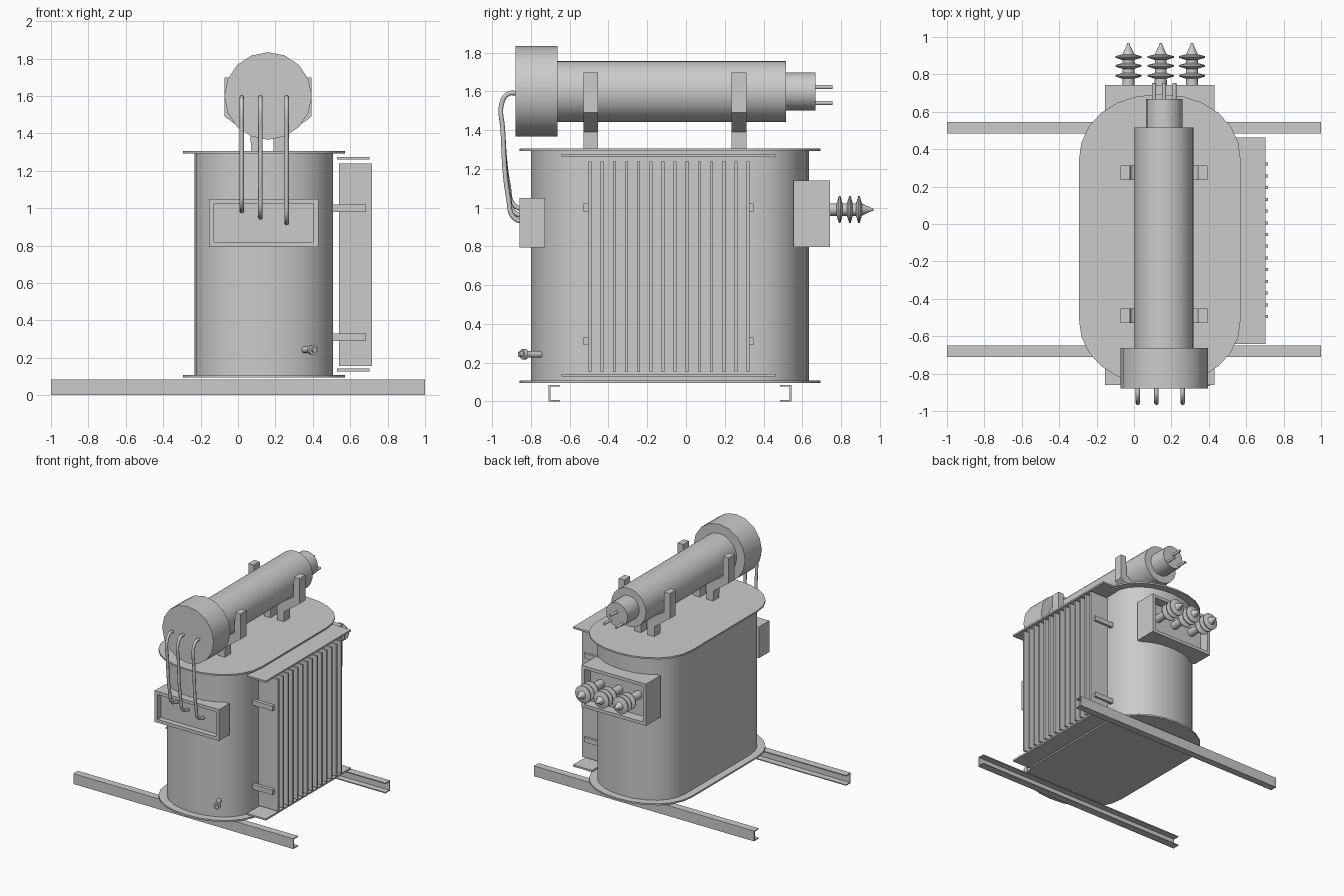
import bpy, bmesh
from math import pi, cos, sin, radians, copysign
from mathutils import Vector

if "Cube" in bpy.data.objects:
    bpy.data.objects.remove(bpy.data.objects["Cube"])


def finish(name, bm, smooth=False):
    bmesh.ops.recalc_face_normals(bm, faces=bm.faces)
    me = bpy.data.meshes.new(name)
    bm.to_mesh(me)
    bm.free()
    ob = bpy.data.objects.new(name, me)
    bpy.context.collection.objects.link(ob)
    if smooth:
        bpy.ops.object.select_all(action='DESELECT')
        ob.select_set(True)
        bpy.context.view_layer.objects.active = ob
        bpy.ops.object.shade_smooth_by_angle(angle=radians(38))
    return ob


def box(name, x0, x1, y0, y1, z0, z1):
    bm = bmesh.new()
    bmesh.ops.create_cube(bm, size=1)
    for v in bm.verts:
        v.co = Vector(((x0 + x1) / 2 + v.co.x * (x1 - x0),
                       (y0 + y1) / 2 + v.co.y * (y1 - y0),
                       (z0 + z1) / 2 + v.co.z * (z1 - z0)))
    return finish(name, bm)


def prism(name, pts, sweep, smooth=False):
    """Extrude a closed 3D outline along a vector."""
    bm = bmesh.new()
    f = bm.faces.new([bm.verts.new(p) for p in pts])
    ext = bmesh.ops.extrude_face_region(bm, geom=[f], use_keep_orig=True)
    bmesh.ops.translate(bm, vec=sweep, verts=[v for v in ext['geom'] if isinstance(v, bmesh.types.BMVert)])
    return finish(name, bm, smooth)


def lathe(name, origin, axis, profile, sides=16):
    """Capped turned solid; profile is (distance along axis, radius)."""
    q = Vector(axis).to_track_quat('Z', 'Y')
    bm = bmesh.new()
    rings = [[bm.verts.new(Vector(origin) + q @ Vector((r * cos(2 * pi * i / sides), r * sin(2 * pi * i / sides), d)))
              for i in range(sides)] for d, r in profile]
    for a, b in zip(rings, rings[1:]):
        for i in range(sides):
            j = (i + 1) % sides
            bm.faces.new((a[i], a[j], b[j], b[i]))
    bm.faces.new(rings[0])
    bm.faces.new(rings[-1])
    return finish(name, bm, True)


def outline(hw, depth, z, n=12):
    """Oblong tank plan: straight sides with rounded ends."""
    pts = []
    for s in (1, -1):
        for i in range(n + 1):
            a = pi * i / n
            c, d = cos(a), sin(a)
            x = hw * copysign(abs(c) ** 0.94, c)
            y = 0.42 + depth * abs(d) ** 0.94
            pts.append((0.138 + s * x, -0.083 + s * y, z))
    return pts


def open_box(name, x0, x1, z0, z1, y_back, y_front, y_floor, rim):
    """Box with a recessed front face."""
    ob = box(name, x0, x1, min(y_back, y_front), max(y_back, y_front), z0, z1)
    bm = bmesh.new()
    bm.from_mesh(ob.data)
    f = max(bm.faces, key=lambda f: f.calc_center_median().y * (1 if y_front > y_back else -1))
    bmesh.ops.inset_region(bm, faces=[f], thickness=rim)
    ext = bmesh.ops.extrude_discrete_faces(bm, faces=[f])
    for v in ext['faces'][0].verts:
        v.co.y = y_floor
    bmesh.ops.recalc_face_normals(bm, faces=bm.faces)
    bm.to_mesh(ob.data)
    bm.free()


# Tank and its two flanges
prism("tank_body", outline(0.371, 0.297, 0.1), (0, 0, 1.2), True)
for name, z in (("bottom_flange", 0.094), ("top_flange", 1.293)):
    prism(name, outline(0.433, 0.357, z), (0, 0, 0.013), True)

# Channel rails, open sides facing each other
for name, y, s in (("front_rail", -0.71, 1), ("back_rail", 0.545, -1)):
    sec = [(0, 0), (0.06, 0), (0.06, 0.008), (0.01, 0.008),
           (0.01, 0.077), (0.06, 0.077), (0.06, 0.085), (0, 0.085)]
    prism(name, [(-1, y + s * a, b) for a, b in sec], (2, 0, 0))

# Radiator fins, cover plates and support bars
for i in range(14):
    y = -0.495 + i * 0.0627
    box(f"radiator_fin_{i + 1}", 0.54, 0.717, y - 0.008, y + 0.008, 0.155, 1.238)
for name, z in (("radiator_bottom_plate", 0.128), ("radiator_top_plate", 1.261)):
    box(name, 0.53, 0.703, -0.642, 0.462, z, z + 0.014)
for y in (-0.53, 0.32):
    for z in (0.29, 0.98):
        box("radiator_support", 0.49, 0.685, y, y + 0.027, z, z + 0.04)

# Conservator drum assembly along y
cx, cz = 0.161, 1.6
lathe("conservator_body", (cx, 0, cz), (0, 1, 0), [(-0.68, 0.157), (0.515, 0.157)], 32)
lathe("conservator_head", (cx, 0, cz), (0, 1, 0), [(-0.88, 0.234), (-0.663, 0.234)])
lathe("conservator_neck", (cx, 0, cz), (0, 1, 0), [(0.5, 0.098), (0.668, 0.098)])
for x, z in ((0.107, 1.54), (0.216, 1.54), (cx, 1.622)):
    lathe("neck_pin", (x, 0, z), (0, 1, 0), [(0.65, 0.011), (0.755, 0.011)], 10)

# Cranked brackets holding the drum
arm = [(0.03, 1.3), (0.09, 1.3), (0.095, 1.39), (0.232, 1.49), (0.232, 1.698),
       (0.182, 1.698), (0.178, 1.53), (0.03, 1.44)]
for y in (-0.53, 0.235):
    for s in (1, -1):
        prism("drum_bracket", [(cx + s * a, y, b) for a, b in arm], (0, 0.077, 0))

# Recessed terminal boxes
open_box("front_terminal_box", -0.155, 0.43, 0.793, 1.05, -0.727, -0.86, -0.815, 0.037)
open_box("back_terminal_box", -0.155, 0.43, 0.797, 1.14, 0.555, 0.742, 0.66, 0.037)

# Insulator bushings with sheds
prof = [(0.64, 0.034)]
for y in (0.793, 0.846, 0.893):
    prof += [(y - 0.016, 0.032), (y - 0.004, 0.07), (y + 0.004, 0.07), (y + 0.014, 0.032)]
prof += [(0.915, 0.028), (0.955, 0.009), (0.967, 0.006)]
for x in (-0.03, 0.143, 0.31):
    lathe("bushing", (x, 0, 0.99), (0, 1, 0), prof, 20)

# Pipes from drum head down to the front box
for x, z in ((0.02, 0.985), (0.12, 0.95), (0.26, 0.92)):
    cu = bpy.data.curves.new("oil_pipe", 'CURVE')
    cu.dimensions = '3D'
    cu.bevel_depth = 0.012
    cu.bevel_resolution = 2
    cu.use_fill_caps = True
    path = [(-0.87, 1.59), (-0.915, 1.588), (-0.947, 1.55), (-0.945, 1.4),
            (-0.915, z + 0.12), (-0.89, z + 0.03), (-0.81, z)]
    sp = cu.splines.new('BEZIER')
    sp.resolution_u = 6
    sp.bezier_points.add(len(path) - 1)
    for p, (y, h) in zip(sp.bezier_points, path):
        p.co = (x, y, h)
        p.handle_left_type = p.handle_right_type = 'AUTO'
    ob = bpy.data.objects.new("oil_pipe", cu)
    bpy.context.collection.objects.link(ob)
    bpy.ops.object.select_all(action='DESELECT')
    ob.select_set(True)
    bpy.context.view_layer.objects.active = ob
    bpy.ops.object.convert(target='MESH')
    bpy.ops.object.shade_smooth_by_angle(angle=radians(50))

# Drain valve low on the front
lathe("drain_valve", (0.355, -0.75, 0.243), (0.5, -1, 0),
      [(0, 0.017), (0.085, 0.017), (0.085, 0.027), (0.107, 0.027), (0.107, 0.014), (0.125, 0.014)], 14)
